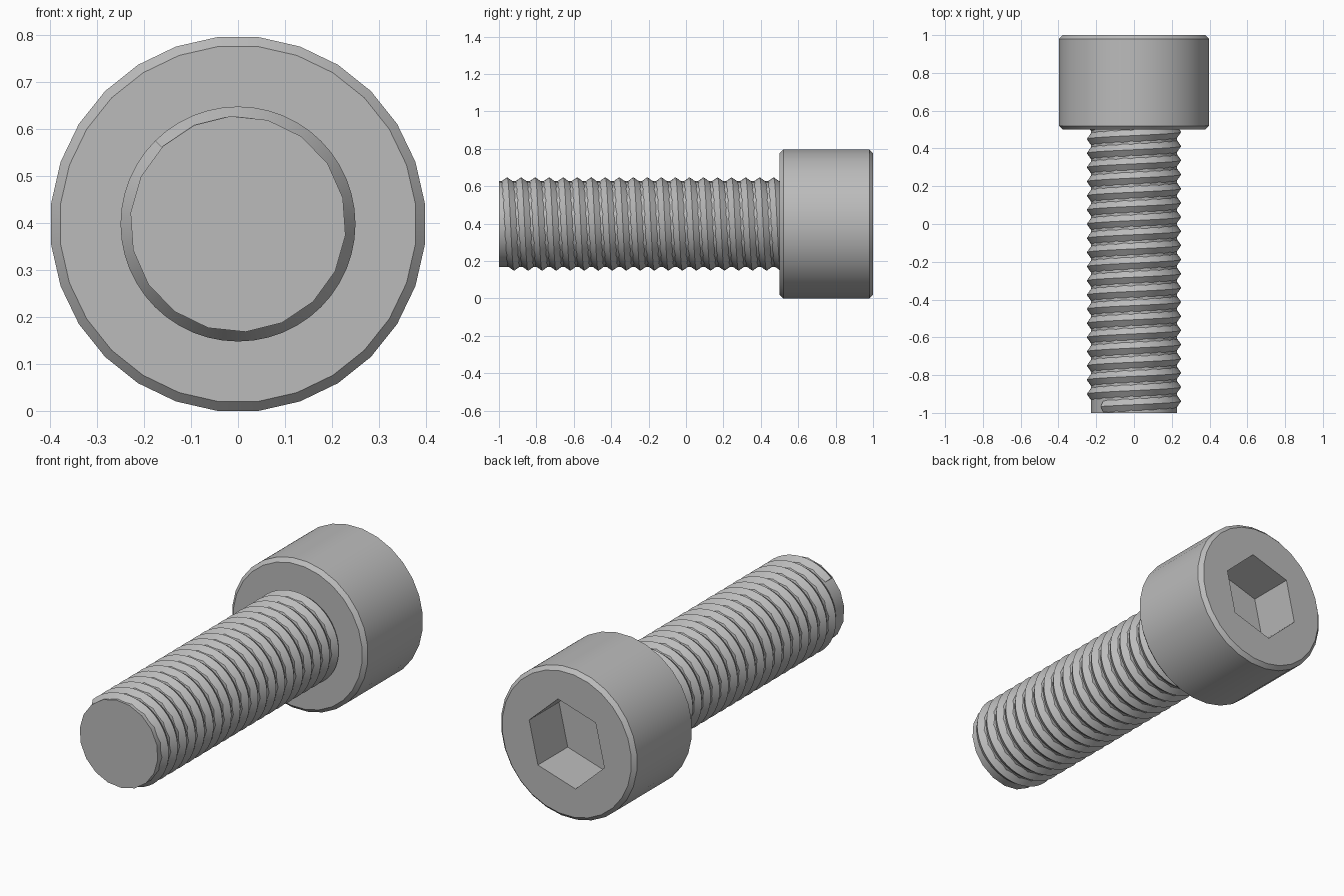
import bpy, bmesh
from math import sin, cos, pi, radians
from mathutils import Vector

if "Cube" in bpy.data.objects:
    bpy.data.objects.remove(bpy.data.objects["Cube"])

AXIS_Z = 0.398

steel = bpy.data.materials.new("grey_steel")
steel.use_nodes = True
colour = (0.5, 0.5, 0.5, 1)
steel.diffuse_color = colour
steel.node_tree.nodes["Principled BSDF"].inputs["Base Color"].default_value = colour


def polar(r, y, angle):
    """Point around the bolt axis; the angle runs from +z towards +x."""
    return Vector((r * sin(angle), y, AXIS_Z + r * cos(angle)))


def loft(name, sections):
    """Skin a row of closed cross-sections and cap both ends."""
    bm = bmesh.new()
    rows = [[bm.verts.new(p) for p in s] for s in sections]
    n = len(rows[0])
    for a, b in zip(rows, rows[1:]):
        for i in range(n):
            j = (i + 1) % n
            bm.faces.new((a[i], a[j], b[j], b[i]))
    bm.faces.new(rows[0])
    bm.faces.new(rows[-1])
    bmesh.ops.recalc_face_normals(bm, faces=bm.faces[:])
    mesh = bpy.data.meshes.new(name)
    bm.to_mesh(mesh)
    bm.free()
    obj = bpy.data.objects.new(name, mesh)
    bpy.context.collection.objects.link(obj)
    mesh.materials.append(steel)
    return obj


def turned(name, profile, sides, phase):
    """Solid of revolution from (radius, y) pairs."""
    return loft(name, [[polar(r, y, phase + 2 * pi * i / sides) for i in range(sides)]
                       for r, y in profile])


def smooth(obj):
    bpy.ops.object.select_all(action="DESELECT")
    obj.select_set(True)
    bpy.context.view_layer.objects.active = obj
    bpy.ops.object.shade_smooth_by_angle(angle=radians(30))


# Cylindrical head with chamfered rims
head = turned("head", [(0.38, 0.5), (0.4, 0.52), (0.4, 0.98), (0.38, 1)], 28, pi / 28)

# Hexagonal socket cut into the head
cutter = turned("socket_cutter", [(0.231, 0.75), (0.231, 1.1)], 6, radians(12.86))
cutter.hide_render = True
cut = head.modifiers.new("socket", "BOOLEAN")
cut.operation = "DIFFERENCE"
cut.solver = "EXACT"
cut.object = cutter
bpy.context.view_layer.objects.active = head
bpy.ops.object.modifier_apply(modifier=cut.name)
bpy.data.objects.remove(cutter)

# Shank core
shank = turned("shank", [(0.23, -1), (0.23, 0.51)], 18, radians(-4))

# Right-handed thread ridge, wound from the tip into the head
PITCH, HALF, STEPS, TURNS = 0.075, 0.034, 48, 20
ridge = []
for i in range(STEPS * TURNS + 1):
    turn = i / STEPS
    angle = 2 * pi * turn - pi / 4
    y = -1 + HALF + PITCH * turn
    ridge.append([polar(0.226, y - HALF, angle), polar(0.25, y, angle),
                  polar(0.226, y + HALF, angle)])
thread = loft("thread", ridge)

for part in (head, shank, thread):
    smooth(part)
